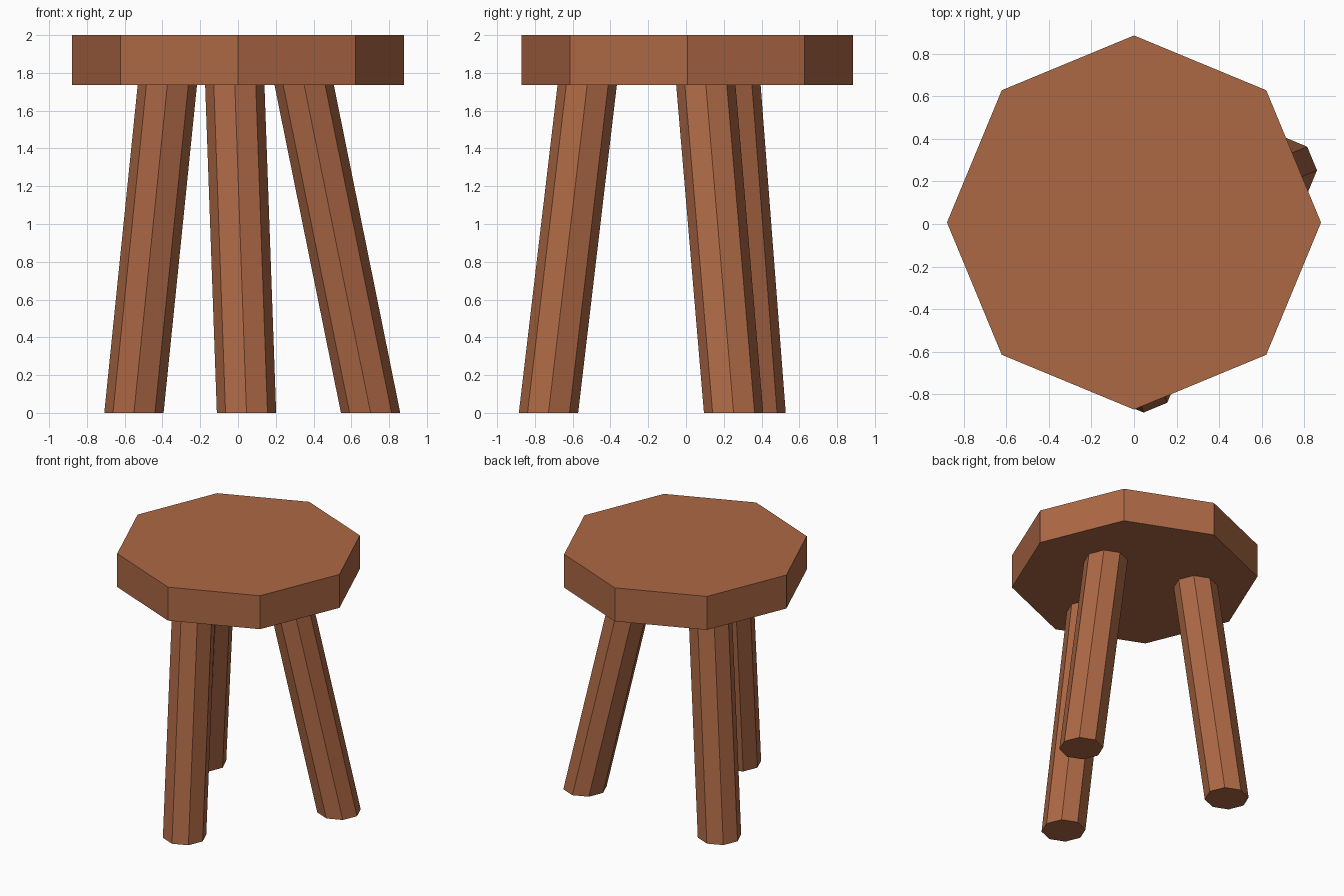
import bpy, bmesh
from math import cos, sin, tau

if "Cube" in bpy.data.objects:
    bpy.data.objects.remove(bpy.data.objects["Cube"])

wood = bpy.data.materials.new("wood")
wood.diffuse_color = (0.42, 0.14, 0.06, 1)
wood.use_nodes = True
wood.node_tree.nodes["Principled BSDF"].inputs["Base Color"].default_value = wood.diffuse_color


def octagon_prism(name, bottom, top, radius):
    """Eight-sided prism with level ends, sheared between two centres."""
    bm = bmesh.new()
    rings = []
    for cx, cy, cz in (bottom, top):
        rings.append([bm.verts.new((cx + radius * cos(tau * i / 8),
                                    cy + radius * sin(tau * i / 8), cz))
                      for i in range(8)])
    low, high = rings
    bm.faces.new(low[::-1])
    bm.faces.new(high)
    for i in range(8):
        j = (i + 1) % 8
        bm.faces.new((low[i], low[j], high[j], high[i]))
    mesh = bpy.data.meshes.new(name)
    bm.to_mesh(mesh)
    bm.free()
    mesh.materials.append(wood)
    obj = bpy.data.objects.new(name, mesh)
    bpy.context.collection.objects.link(obj)
    return obj


# Seat
SEAT_BOTTOM = 1.737
octagon_prism("seat", (0, 0.007, SEAT_BOTTOM), (0, 0.007, 2), 0.878)

# Splayed legs: foot centre and centre where the leg meets the seat
legs = {
    "front_leg": ((0.045, -0.728), (-0.017, -0.523)),
    "right_leg": ((0.702, 0.252), (0.350, 0.105)),
    "back_left_leg": ((-0.551, 0.371), (-0.374, 0.238)),
}
for name, (foot, head) in legs.items():
    octagon_prism(name, (*foot, 0), (*head, SEAT_BOTTOM), 0.157)
